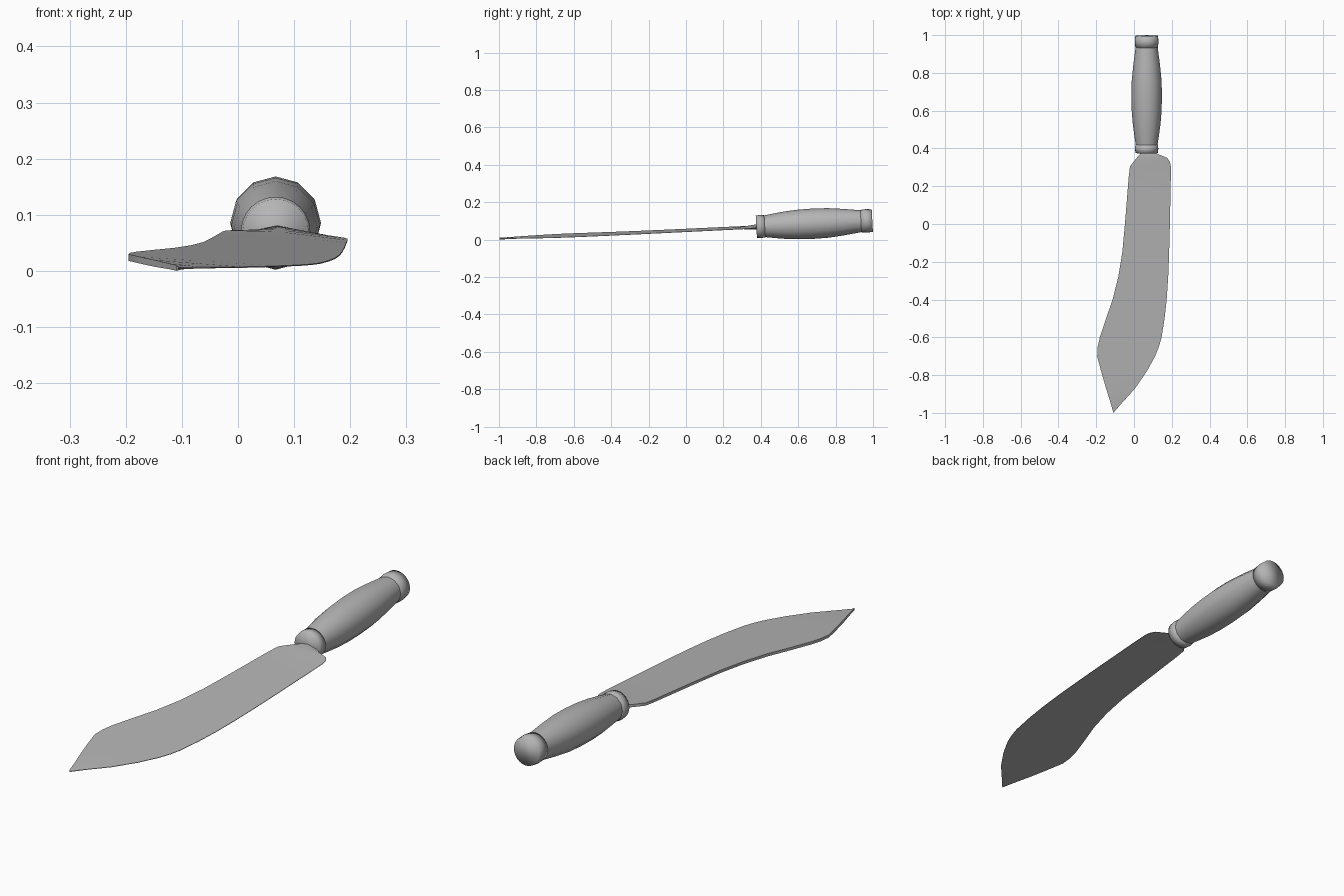
import bpy, math

if "Cube" in bpy.data.objects:
    bpy.data.objects.remove(bpy.data.objects["Cube"])

# Dark grey material shared by all parts
grey = bpy.data.materials.new("dark_grey")
grey.diffuse_color = (0.46, 0.46, 0.46, 1)
grey.use_nodes = True
grey.node_tree.nodes["Principled BSDF"].inputs["Base Color"].default_value = grey.diffuse_color

def make(name, verts, faces):
    me = bpy.data.meshes.new(name)
    me.from_pydata(verts, [], faces)
    me.validate()
    me.materials.append(grey)
    ob = bpy.data.objects.new(name, me)
    bpy.context.collection.objects.link(ob)
    return ob

def strips(rings, n):
    # Closed tube with capped ends
    faces = [tuple(range(n))[::-1], tuple(range((rings - 1) * n, rings * n))]
    for i in range(rings - 1):
        for j in range(n):
            a, b = i * n + j, i * n + (j + 1) % n
            faces.append((a, b, b + n, a + n))
    return faces

# Blade: (y, spine x, cutting edge x)
stations = [
    (-0.997, -0.110, -0.107), (-0.95, -0.123, -0.066), (-0.87, -0.148, 0.006),
    (-0.78, -0.174, 0.068), (-0.70, -0.195, 0.112), (-0.65, -0.192, 0.132),
    (-0.60, -0.181, 0.146), (-0.50, -0.148, 0.162), (-0.40, -0.113, 0.173),
    (-0.28, -0.083, 0.181), (-0.15, -0.062, 0.186), (0.0, -0.048, 0.190),
    (0.15, -0.036, 0.193), (0.25, -0.028, 0.195), (0.305, -0.021, 0.195),
    (0.33, -0.002, 0.190), (0.35, 0.014, 0.176), (0.37, 0.032, 0.128),
    (0.39, 0.042, 0.098)]

def plane_z(x, y):
    return 0.05 * (y + 1) - 0.045 * x

verts = []
for y, xl, xr in stations:
    xm = xl + (xr - xl) * 0.5 if y < 0.15 else 0.07 + 0.04 * max(0, 0.37 - y)
    t = (xm - xl) / (xr - xl)
    bump = 0.011 * max(0.0, min(1.0, (y - 0.2) / 0.17)) ** 2
    mid = 0.006 - 0.005 * t + bump
    sp, ed = (0.005 if y < -0.9 else 0.006), 0.001
    for x, h in ((xl, -sp), (xm, -mid * 0.8), (xr, -ed), (xr, ed), (xm, mid), (xl, sp)):
        verts.append((x, y, plane_z(x, y) + h))
blade = make("blade", verts, strips(len(stations), 6))

# Handle parts: lathed around one slightly raised axis
def lathe(name, profile, n):
    vs = []
    for y, r in profile:
        for k in range(n):
            a = math.pi / 2 - 2 * math.pi * k / n
            vs.append((r * math.cos(a), y - 0.395, r * math.sin(a)))
    ob = make(name, vs, strips(len(profile), n))
    ob.location = (0.067, 0.395, 0.070)
    ob.rotation_euler.x = math.atan(0.053)
    return ob

def collar(name, y0, y1, r):
    return lathe(name, [(y0, r - 0.002), ((y0 + y1) / 2, r + 0.001), (y1, r - 0.002)], 24)

grip = lathe("grip", [(0.41, 0.056), (0.46, 0.064), (0.53, 0.0735), (0.60, 0.079),
                      (0.68, 0.081), (0.76, 0.079), (0.84, 0.071), (0.94, 0.058)], 12)
front_collar = collar("front_collar", 0.376, 0.421, 0.061)
pommel = collar("pommel_collar", 0.936, 0.997, 0.062)

# Shading and outward normals
bpy.ops.object.select_all(action='DESELECT')
for ob in (blade, grip, front_collar, pommel):
    ob.select_set(True)
    bpy.context.view_layer.objects.active = ob
    bpy.ops.object.mode_set(mode='EDIT')
    bpy.ops.mesh.select_all(action='SELECT')
    bpy.ops.mesh.normals_make_consistent(inside=False)
    bpy.ops.object.mode_set(mode='OBJECT')
    if ob in (front_collar, pommel):
        bpy.ops.object.shade_smooth()
    else:
        bpy.ops.object.shade_smooth_by_angle(angle=math.radians(35))
    ob.select_set(False)
